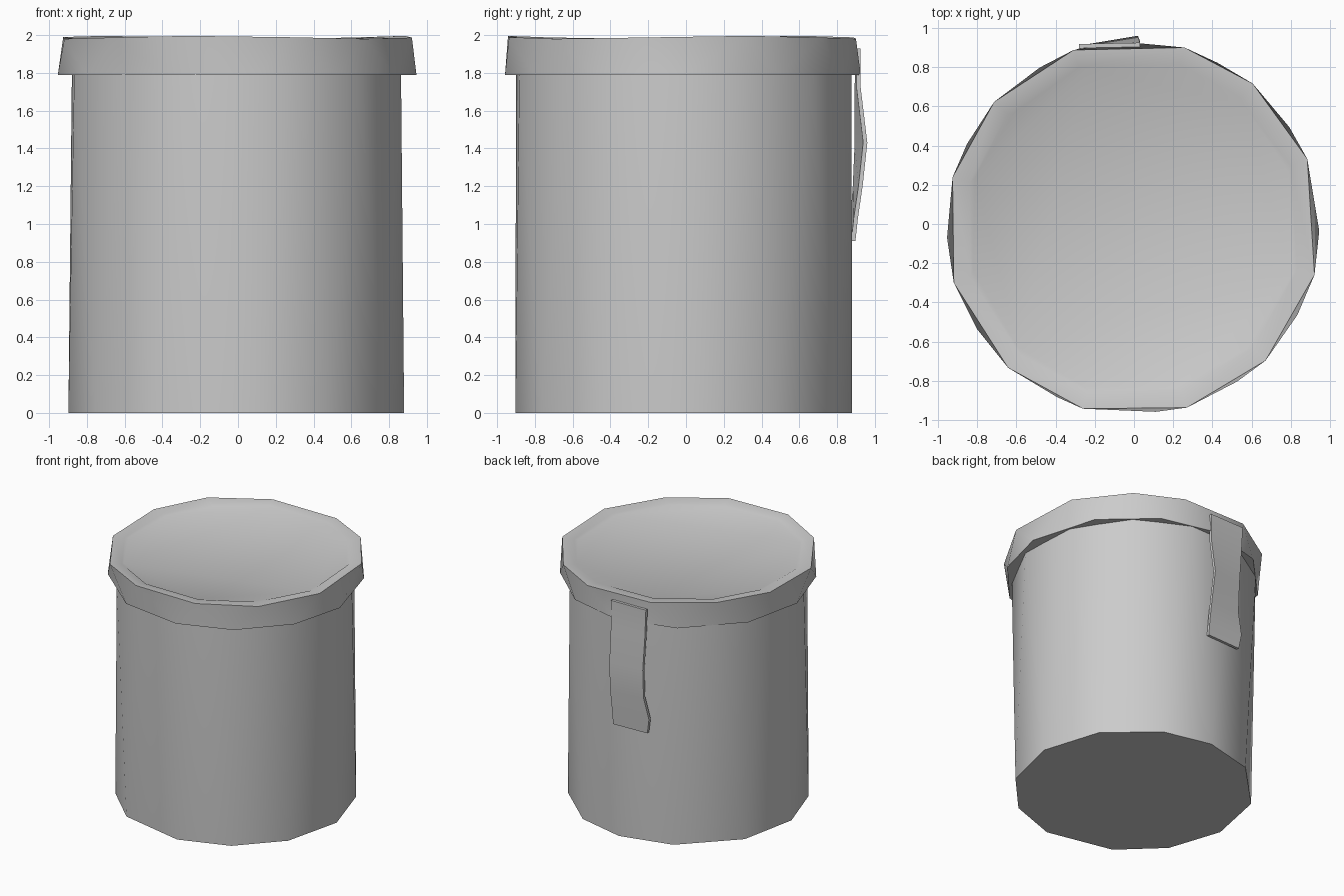
import bpy, bmesh
from math import sin, cos, radians

if "Cube" in bpy.data.objects:
    bpy.data.objects.remove(bpy.data.objects["Cube"])

N = 12
# Slight hand-made unevenness (degrees) of the corner angles
BODY = [2, 3, 4, 0, -2, 3, 4, 3, 0, 6, 3, 1]
BODY_TOP = [18, 19, 18, 16, 17, 16, 17, 18, 16, 18, 17, 17]
SKIRT = [-1, 3, 3, 0, 0, 3, 3, 3, 6, 7, 4, 2]
RIM = [a + 15 for a in (6.6, 5.3, -1, 3.5, 2.8, -0.7, 2, 3.2, -0.5, 1.7, 0, 0.5)]
FLOOR = [a - 2 for a in RIM]


def finish(name, bm, angle=40):
    bmesh.ops.recalc_face_normals(bm, faces=bm.faces)
    me = bpy.data.meshes.new(name)
    bm.to_mesh(me)
    bm.free()
    ob = bpy.data.objects.new(name, me)
    bpy.context.collection.objects.link(ob)
    bpy.ops.object.select_all(action='DESELECT')
    ob.select_set(True)
    bpy.context.view_layer.objects.active = ob
    bpy.ops.object.shade_smooth_by_angle(angle=radians(angle))


def rings(name, levels, cx, cy, cap_bottom=True, cap_top=True):
    """Stack 12-sided rings (rx, ry, z, corner angles, wobble)."""
    bm = bmesh.new()
    loops = []
    for rx, ry, z, jit, wob in levels:
        loop = []
        for i in range(N):
            a = radians(30 * i + jit[i])
            loop.append(bm.verts.new((cx + rx * cos(a), cy + ry * sin(a),
                                      z + wob * sin(3 * a + 0.6))))
        loops.append(loop)
    for k in range(len(loops) - 1):
        lo, hi = loops[k], loops[k + 1]
        twist = levels[k + 1][3][0] - levels[k][3][0] > 10
        for i in range(N):
            j = (i + 1) % N
            if twist:   # half-step twist: zigzag of triangles
                bm.faces.new((lo[i], lo[j], hi[i]))
                bm.faces.new((lo[j], hi[j], hi[i]))
            else:
                bm.faces.new((lo[i], lo[j], hi[j], hi[i]))
    if cap_bottom:
        bm.faces.new(loops[0][::-1])
    if cap_top:
        bm.faces.new(loops[-1])
    finish(name, bm)


# Round container body, its top ring turned half a step; the lid closes it
rings("body", [(0.89, 0.893, 0.0, BODY, 0),
               (0.896, 0.912, 1.80, BODY_TOP, 0)], -0.01, -0.015, cap_top=False)

# Lid: underside lip, faceted skirt and a shallow recessed top
rings("lid", [(0.84, 0.84, 1.795, SKIRT, 0),
              (0.95, 0.945, 1.79, SKIRT, 0),
              (0.956, 0.957, 1.988, RIM, 0.008),
              (0.865, 0.865, 1.980, RIM, 0.004),
              (0.845, 0.845, 1.970, FLOOR, 0)], -0.005, -0.02, cap_bottom=False)

# Back strap: (z, x left, x right, outer y left, outer y right)
sections = [(1.93, -0.28, 0.03, 0.918, 0.925),
            (1.72, -0.27, 0.03, 0.915, 0.925),
            (1.43, -0.25, 0.02, 0.915, 0.960),
            (1.20, -0.25, 0.03, 0.905, 0.935),
            (1.03, -0.29, 0.03, 0.892, 0.910),
            (0.91, -0.27, 0.03, 0.885, 0.897)]
bm = bmesh.new()
loops = []
for z, xl, xr, yl, yr in sections:
    pts = [(xl, yl - 0.022), (xr, yr - 0.022), (xr, yr), (xl, yl)]
    loops.append([bm.verts.new((x, y, z)) for x, y in pts])
for a, b in zip(loops, loops[1:]):
    for i in range(4):
        j = (i + 1) % 4
        bm.faces.new((a[i], a[j], b[j], b[i]))
bm.faces.new(loops[0])
bm.faces.new(loops[-1][::-1])
finish("back_strap", bm)
